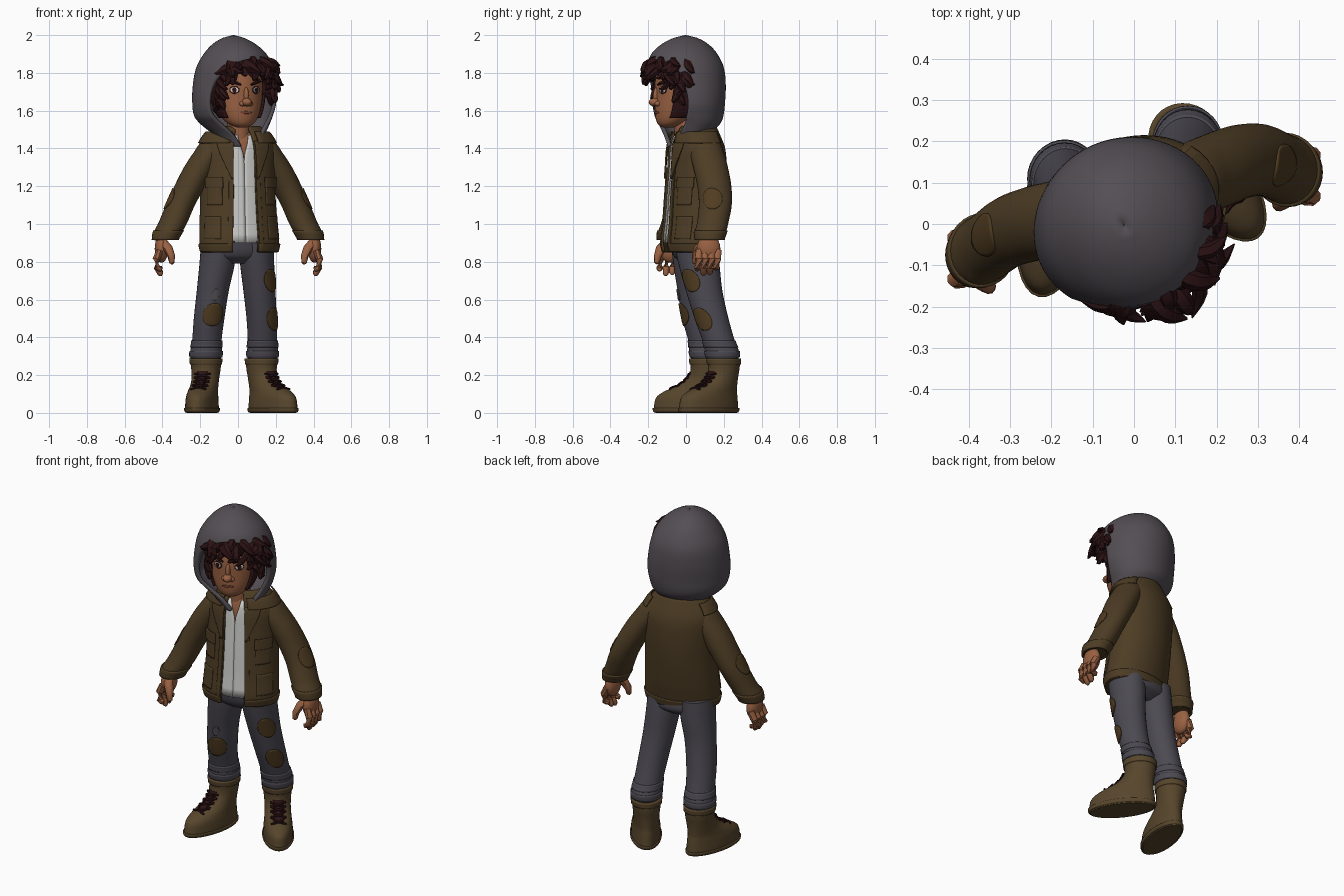
import bpy, bmesh, math, random
from mathutils import Vector, Matrix

if "Cube" in bpy.data.objects:
    bpy.data.objects.remove(bpy.data.objects["Cube"])
random.seed(4)
TAU = 2 * math.pi
made = []


def material(name, r, g, b):
    m = bpy.data.materials.new(name)
    m.use_nodes = True
    m.diffuse_color = (r, g, b, 1)
    bsdf = m.node_tree.nodes["Principled BSDF"]
    bsdf.inputs["Base Color"].default_value = (r, g, b, 1)
    bsdf.inputs["Roughness"].default_value = 0.9
    return m


JACKET = material("jacket brown", .075, .046, .018)
GREY = material("hood grey", .088, .077, .088)
TROUSER = material("trouser grey", .073, .068, .085)
SKIN = material("skin", .32, .12, .055)
HAIR = material("dark red brown", .025, .006, .007)
BOOT = material("boot brown", .095, .06, .025)
SHIRT = material("shirt white", .6, .6, .58)
EYE = material("eye white", .7, .66, .62)
LIP = material("lip", .2, .06, .035)
PATCH = material("patch brown", .08, .045, .015)


def finish(name, bm, mat, solid=0):
    me = bpy.data.meshes.new(name)
    bm.to_mesh(me)
    bm.free()
    me.materials.append(mat)
    ob = bpy.data.objects.new(name, me)
    bpy.context.collection.objects.link(ob)
    if solid:
        mod = ob.modifiers.new("thickness", "SOLIDIFY")
        mod.thickness, mod.offset = solid, -1
    made.append(ob)
    return ob


# A shape is a stack of ellipses (z, cx, cy, rx, ry) turned about an origin
def shape(rings, origin=(0, 0), yaw=0):
    return sorted(rings), origin, math.radians(yaw)


def ring_at(rings, z):
    z = min(max(z, rings[0][0]), rings[-1][0])
    i = next(k for k in range(len(rings) - 1) if z <= rings[k + 1][0])
    p, q = rings[i], rings[i + 1]
    o, r = rings[max(i - 1, 0)], rings[min(i + 2, len(rings) - 1)]
    h = q[0] - p[0]
    t = (z - p[0]) / h
    out = []
    for k in range(1, 5):
        m0 = (q[k] - o[k]) / (q[0] - o[0]) * h
        m1 = (r[k] - p[k]) / (r[0] - p[0]) * h
        d = q[k] - p[k]
        out.append(p[k] + t * (m0 + t * (3 * d - 2 * m0 - m1 + t * (m0 + m1 - 2 * d))))
    return out


def surf(s, a, z, off=0.0):
    """Point on a shape; angle 0 is the front, growing towards the left side."""
    rings, origin, yaw = s
    cx, cy, rx, ry = ring_at(rings, z)
    x, y = cx + (rx + off) * math.sin(a), cy - (ry + off) * math.cos(a)
    c, sn = math.cos(yaw), math.sin(yaw)
    return Vector((origin[0] + x * c - y * sn, origin[1] + x * sn + y * c, z))


def panel(name, s, mat, lo, hi, z0, z1, off=0.0, solid=0.0, na=32, nz=30, rounded=False):
    """Sheet lying on a shape between two angles, which may depend on height."""
    bm = bmesh.new()
    rows = []
    for j in range(nz + 1):
        row = []
        for i in range(na + 1):
            u, v = 2 * i / na - 1, 2 * j / nz - 1
            if rounded:
                u, v = u * math.sqrt(1 - v * v / 2), v * math.sqrt(1 - u * u / 2)
            z = z0 + (z1 - z0) * (v + 1) / 2
            l = lo(z) if callable(lo) else lo
            h = hi(z) if callable(hi) else hi
            row.append(bm.verts.new(surf(s, l + (h - l) * (u + 1) / 2, z, off)))
        rows.append(row)
    for r, t in zip(rows, rows[1:]):
        for i in range(na):
            bm.faces.new((r[i], r[i + 1], t[i + 1], t[i]))
    bmesh.ops.remove_doubles(bm, verts=bm.verts, dist=1e-5)
    return finish(name, bm, mat, solid)


def loft(name, s, mat, nz=40):
    ob = panel(name, s, mat, 0, TAU, s[0][0][0], s[0][-1][0], nz=nz)
    bm = bmesh.new()
    bm.from_mesh(ob.data)
    bmesh.ops.holes_fill(bm, edges=[e for e in bm.edges if e.is_boundary])
    bmesh.ops.recalc_face_normals(bm, faces=bm.faces)
    bm.to_mesh(ob.data)
    bm.free()


def tube(bm, pts, radii, n=8):
    pts = [Vector(p) for p in pts]
    rings = []
    for i, p in enumerate(pts):
        d = pts[min(i + 1, len(pts) - 1)] - pts[max(i - 1, 0)]
        q = d.to_track_quat('Z', 'Y')
        rings.append([bm.verts.new(p + q @ Vector((math.cos(TAU * k / n), math.sin(TAU * k / n), 0)) * radii[i])
                      for k in range(n)])
    for r, t in zip(rings, rings[1:]):
        for k in range(n):
            bm.faces.new((r[k], r[(k + 1) % n], t[(k + 1) % n], t[k]))
    bm.faces.new(rings[0][::-1])
    bm.faces.new(rings[-1])


def blob(bm, centre, size, yaw=0):
    m = Matrix.Translation(centre) @ Matrix.Rotation(math.radians(yaw), 4, 'Z') @ Matrix.Diagonal((*size, 1))
    bmesh.ops.create_uvsphere(bm, u_segments=20, v_segments=12, radius=1, matrix=m)


# Torso: jacket, shirt and neck
torso = shape([(.85, 0, .02, .205, .135), (.9, 0, .02, .215, .145), (1, 0, .035, .21, .15),
               (1.15, 0, .05, .203, .155), (1.3, 0, .06, .205, .153), (1.4, 0, .06, .205, .145),
               (1.47, 0, .055, .17, .125), (1.52, 0, .06, .12, .1)], (.012, 0), 15)


def gap(z):
    return .34 - .1 * (z - .85)


panel("jacket_body", torso, JACKET, gap, lambda z: TAU - gap(z), .85, 1.52, solid=.012, na=56)
panel("jacket_hem", torso, JACKET, gap, lambda z: TAU - gap(z), .852, .895, .007, .008, na=56, nz=5)
panel("jacket_lining", torso, JACKET, .3, TAU - .3, .9, .91, -.01, .1, na=40, nz=1)
for side, s in (("left", 1), ("right", -1)):
    def strip(name, near, far, z0, z1, off, mat=JACKET, solid=.008, **kw):
        f = [(lambda z, e=e: s * (e(z) if callable(e) else e)) for e in (near, far)]
        if s < 0:
            f.reverse()
        panel(side + name, torso, mat, f[0], f[1], z0, z1, off, solid, na=12, nz=12, **kw)
    strip("_placket", gap, lambda z: gap(z) + .13, .86, 1.3, .006)
    strip("_lapel", gap, lambda z: gap(z) + .05 + (z - 1.24) * 2.2, 1.24, 1.44, .014)
    strip("_collar", lambda z: gap(z) + .1, 2.2, 1.43, 1.49, .018)
    strip("_chest_pocket", .62, 1.12, 1.1, 1.23, .005)
    strip("_pocket_flap", .58, 1.16, 1.19, 1.25, .011)
    strip("_hip_pocket", .65, 1.2, .92, 1.04, .005)
    strip("_shirt", lambda z: max(0, (z - 1.36) * 1.7), 1.0, .9, 1.47, -.01, SHIRT, .006)
panel("chest_skin", torso, SKIN, -.5, .5, 1.33, 1.49, -.02, .006, na=12, nz=8)
loft("neck", shape([(1.38, 0, .02, .075, .075), (1.45, 0, .01, .062, .068), (1.6, 0, .0, .062, .068)], (.005, 0), 15), SKIN)

# Sleeves, cuffs and hands
sleeve = ((.92, .385, .066, .074), (.96, .37, .075, .083), (1, .348, .076, .083), (1.1, .305, .077, .087),
          (1.2, .255, .082, .09), (1.3, .2, .086, .092), (1.38, .15, .084, .09), (1.44, .12, .07, .075),
          (1.48, .1, .03, .035))
swing = {"left": (1, (.125, .13, .14, .155, .15, .13, .11, .1, .095)),
         "right": (-1, (-.075, -.065, -.05, -.02, -.002, .01, .02, .03, .035))}
for side, (s, ys) in swing.items():
    arm = shape([(z, s * x, y, rx, ry) for (z, x, rx, ry), y in zip(sleeve, ys)])
    loft(side + "_sleeve", arm, JACKET)
    panel(side + "_cuff", arm, JACKET, 0, TAU, .915, .965, .006, .012, nz=5)
    out = s * 1.4
    panel(side + "_elbow_patch", arm, PATCH, out - .6, out + .6, 1.08, 1.19, .005, .006, na=12, nz=10, rounded=True)
    bm = bmesh.new()
    shift = ys[0] - .13

    def at(x, y, z):
        return (s * x, y + shift, z)
    blob(bm, at(.405, .125, .87), (.036, .062, .075))
    for k, tip in enumerate((.75, .725, .73, .755)):
        y = .075 + .033 * k
        tube(bm, [at(.412, y, .86), at(.432, y - .003, .815), at(.428, y - .008, .77), at(.41, y - .01, tip + .01),
                  at(.407, y - .01, tip)], (.02, .021, .019, .015, .005))
    tube(bm, [at(.395, .1, .9), at(.37, .07, .87), at(.353, .055, .83), at(.35, .05, .795), at(.35, .049, .787)],
         (.024, .025, .02, .015, .005))
    finish(side + "_hand", bm, SKIN)

# Trousers
loft("trouser_seat", shape([(.79, 0, .05, .1, .06), (.83, 0, .05, .185, .11), (.9, 0, .04, .19, .12),
                            (.95, 0, .04, .185, .12)], (.005, 0), 12), TROUSER)
right_leg = shape([(.25, -.17, .11, .07, .075), (.3, -.17, .11, .083, .087), (.33, -.168, .107, .084, .09),
                   (.37, -.166, .1, .078, .085), (.5, -.153, .07, .081, .09), (.65, -.133, .05, .085, .095),
                   (.78, -.112, .042, .093, .108), (.9, -.1, .035, .095, .115)])
left_leg = shape([(.25, .128, .195, .07, .075), (.3, .13, .193, .081, .087), (.33, .13, .19, .082, .09),
                  (.37, .13, .177, .078, .085), (.5, .125, .135, .08, .09), (.65, .113, .095, .085, .097),
                  (.78, .102, .07, .09, .108), (.9, .096, .05, .093, .115)])
for side, leg in (("left", left_leg), ("right", right_leg)):
    loft(side + "_trouser_leg", leg, TROUSER, nz=50)
    for z in (.31, .365):
        panel(side + "_trouser_fold", leg, TROUSER, 0, TAU, z - .018, z + .018, .005, .01, nz=4)
for leg, a, w, z, h, mat in ((right_leg, .25, .7, .52, .06, PATCH), (right_leg, .2, .22, .625, .03, GREY),
                             (left_leg, .9, .55, .7, .06, PATCH), (left_leg, .95, .6, .495, .06, PATCH)):
    panel("knee_patch", leg, mat, a - w, a + w, z - h, z + h, .006, .007, na=14, nz=12, rounded=True)

# Boots with tongue and crossed laces
boot = [(0, 0, -.1, .074, .178), (.012, 0, -.1, .081, .186), (.04, 0, -.1, .082, .185), (.085, 0, -.095, .079, .176),
        (.115, 0, -.075, .075, .152), (.15, 0, -.035, .072, .112), (.19, 0, -.01, .073, .09),
        (.23, 0, 0, .077, .086), (.285, 0, 0, .083, .09)]
for side, origin, yaw in (("left", (.125, .2), 37), ("right", (-.17, .11), -12)):
    b = shape(boot, origin, yaw)
    loft(side + "_boot", b, BOOT, nz=50)
    panel(side + "_boot_sole", b, BOOT, 0, TAU, .003, .025, .006, .01, nz=4)
    panel(side + "_boot_collar", b, BOOT, 0, TAU, .255, .287, .005, .016, nz=4)
    panel(side + "_boot_tongue", b, HAIR, -.38, .38, .13, .22, .003, .005, na=8, nz=10)
    bm = bmesh.new()
    for k in range(4):
        z = .135 + .021 * k
        for s in (1, -1):
            tube(bm, [surf(b, s * t * .55, z + .01 * t, .007) for t in (-1, -.5, 0, .5, 1)], (.006,) * 5, 6)
    finish(side + "_boot_laces", bm, HAIR)

# Head and face
head = shape([(1.51, .0, -.075, .022, .025), (1.525, .0, -.065, .06, .06), (1.57, 0, -.035, .1, .105),
              (1.65, 0, -.012, .127, .13), (1.75, 0, 0, .135, .14), (1.84, 0, .01, .12, .128),
              (1.9, 0, .01, .07, .075), (1.92, 0, .01, .01, .01)], (-.005, -.025), 20)
loft("head", head, SKIN)
bm = bmesh.new()
blob(bm, surf(head, 0, 1.645, .008), (.026, .032, .022), 20)
blob(bm, surf(head, 0, 1.68, -.004), (.014, .02, .045), 20)
for s in (1, -1):
    blob(bm, surf(head, s * .17, 1.637, .0), (.016, .018, .014), 20)
finish("nose", bm, SKIN)
panel("mouth", head, LIP, -.3, .3, 1.583, 1.597, .003, .004, na=10, nz=4, rounded=True)
brows = bmesh.new()
for side, s in (("left", 1), ("right", -1)):
    a = s * .47
    for part, mat, w, h, off in (("eye_rim", HAIR, .2, .021, .002), ("eye", EYE, .16, .015, .004),
                                 ("iris", HAIR, .08, .014, .006)):
        panel(side + "_" + part, head, mat, a - w, a + w, 1.71 - h, 1.71 + h, off, .005, na=10, nz=8, rounded=True)
    tube(brows, [surf(head, s * t, 1.737 + .018 * math.sin(3 * (t - .2)), .004) for t in (.2, .35, .5, .65, .8)],
         (.005, .009, .009, .007, .003), 6)
finish("eyebrows", brows, HAIR)


# Hair cap and curling locks
def hairline(z):
    return 1.02 * math.sqrt(max(0, 1 - (max(z - 1.73, 0) / .085) ** 2))


panel("hair_cap", head, HAIR, hairline, lambda z: TAU - hairline(z), 1.56, 1.91, .016, .014, na=48, nz=36)


def lock(bm, a, z, drop, out, r):
    turn = random.uniform(-.35, .35)
    p = [surf(head, a, z, -.005), surf(head, a + turn * .3, z, out) + Vector((0, 0, .025)),
         surf(head, a + turn, z - drop, out * .75), surf(head, a + turn * 1.5, z - drop, out) + Vector((0, 0, .012))]
    pts = []
    for k in range(8):
        t = k / 7
        w = ((1 - t) ** 3, 3 * t * (1 - t) ** 2, 3 * t * t * (1 - t), t ** 3)
        pts.append(sum((q * f for q, f in zip(p, w)), Vector()))
    tube(bm, pts, [r * f for f in (.8, 1, 1.1, 1.1, 1, .8, .5, .1)], 6)


bm = bmesh.new()
for k in range(46):
    a = -1.0 + 2.25 * k / 45
    lock(bm, a, random.uniform(1.8, 1.865), random.uniform(.03, .1), random.uniform(.05, .115) if a > -.7 else .04,
         random.uniform(.017, .025))
for k in range(14):
    lock(bm, random.uniform(.95, 1.25), random.uniform(1.68, 1.82), .07, random.uniform(.05, .1), .02)
    lock(bm, random.uniform(-1.25, -1.05), random.uniform(1.64, 1.8), .06, .03, .017)
finish("hair_locks", bm, HAIR)

# Hood with a front opening that narrows to the collar
hood = shape([(1.41, .03, -.02, .1, .09), (1.47, .025, -.01, .14, .115), (1.53, .01, .01, .19, .16),
              (1.57, 0, .008, .214, .183), (1.64, 0, 0, .228, .2), (1.74, 0, 0, .222, .207), (1.83, 0, -.005, .202, .205),
              (1.9, 0, -.01, .163, .178), (1.95, -.003, -.005, .113, .13), (1.985, -.005, 0, .055, .065),
              (2, -.005, 0, .003, .003)], (-.02, 0), 28)


def opening(z):
    if z < 1.65:
        return .42 + .66 * math.sin(math.pi / 2 * (z - 1.41) / .24)
    return 1.08 * math.sqrt(max(0, 1 - ((z - 1.65) / .225) ** 2))


panel("hood", hood, GREY, opening, lambda z: TAU - opening(z), 1.41, 2, solid=.02, na=56, nz=80)

# Smooth shading with kept edges
for ob in bpy.context.selected_objects:
    ob.select_set(False)
for ob in made:
    ob.select_set(True)
bpy.context.view_layer.objects.active = made[0]
bpy.ops.object.shade_smooth_by_angle(angle=math.radians(45))
